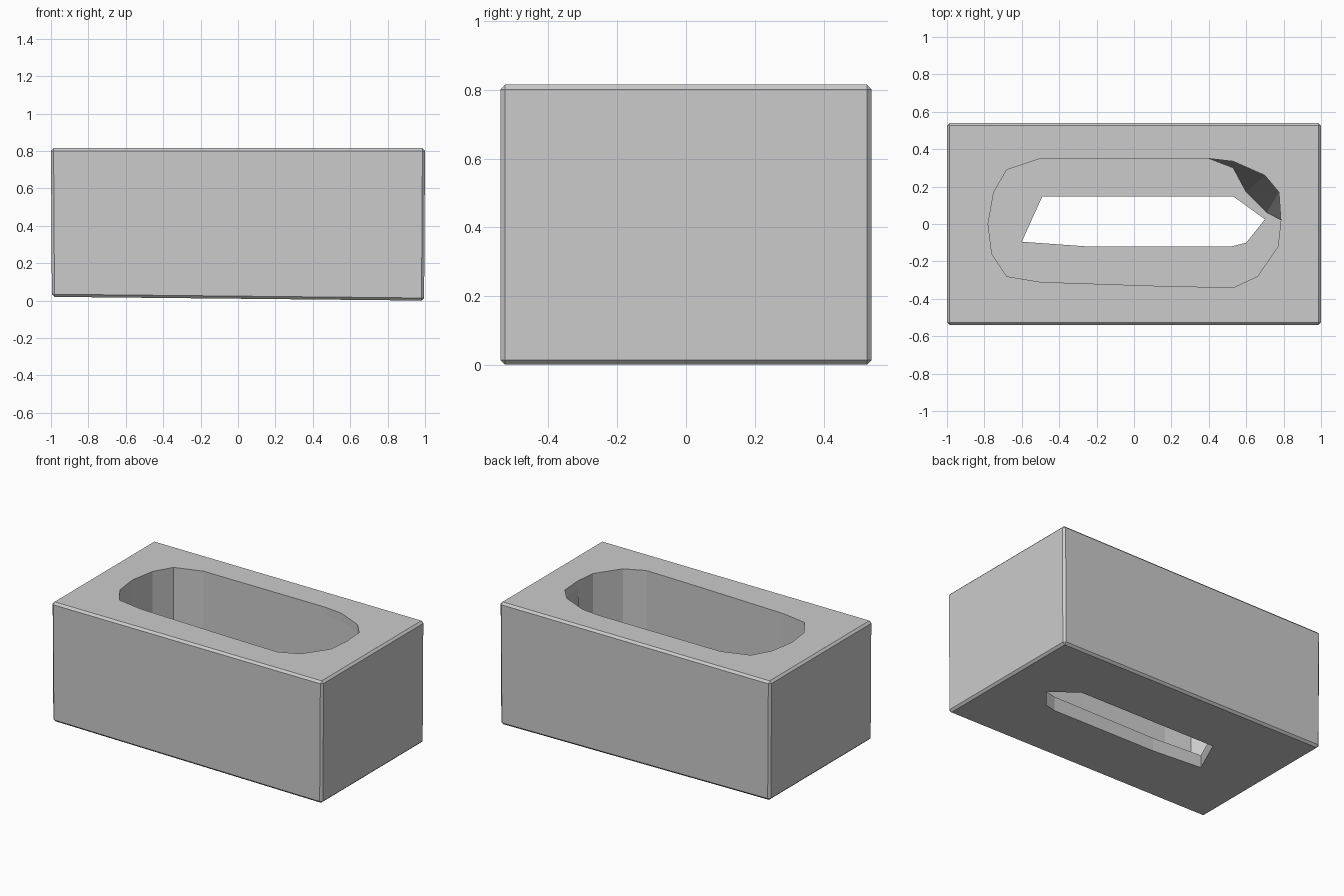
import bpy, bmesh

if "Cube" in bpy.data.objects:
    bpy.data.objects.remove(bpy.data.objects["Cube"])


def make_object(name, bm):
    bmesh.ops.recalc_face_normals(bm, faces=bm.faces)
    mesh = bpy.data.meshes.new(name)
    bm.to_mesh(mesh)
    bm.free()
    obj = bpy.data.objects.new(name, mesh)
    bpy.context.collection.objects.link(obj)
    return obj


def loft(name, rings):
    """Closed solid from (outline, z) rings with equal point counts."""
    bm = bmesh.new()
    loops = [[bm.verts.new((x, y, z)) for x, y in pts] for pts, z in rings]
    n = len(loops[0])
    for low, high in zip(loops, loops[1:]):
        for i in range(n):
            j = (i + 1) % n
            bm.faces.new((low[i], low[j], high[j], high[i]))
    bm.faces.new(loops[0][::-1])
    bm.faces.new(loops[-1])
    return make_object(name, bm)


def cut(target, cutter):
    mod = target.modifiers.new(cutter.name, 'BOOLEAN')
    mod.operation = 'DIFFERENCE'
    mod.solver = 'EXACT'
    mod.object = cutter
    cutter.hide_render = True
    cutter.hide_set(True)


# Outer block with softened edges and a slightly raised left underside
bm = bmesh.new()
bmesh.ops.create_cube(bm, size=1)
for v in bm.verts:
    top, left = v.co.z > 0, v.co.x < 0
    v.co.x *= 1.99 if not top else 2.0
    v.co.y *= 1.08
    v.co.z = 0.815 if top else (0.02 if left else 0.0)
bmesh.ops.bevel(bm, geom=bm.edges[:], offset=0.014, segments=1, affect='EDGES')
tub = make_object("tub_block", bm)

# Basin with a rounded, faceted rim
rim = [(-.5, .35), (.4, .35), (.53, .335), (.7, .26), (.775, .17), (.785, .02),
       (.77, -.12), (.66, -.28), (.53, -.34), (.1, -.33), (-.5, -.31),
       (-.68, -.28), (-.76, -.16), (-.78, 0), (-.75, .17), (-.68, .29)]
# One back corner leans inward toward the floor
floor = rim[:]
floor[2], floor[3], floor[4] = (.53, .3), (.6, .17), (.71, .06)
cut(tub, loft("basin_cutter", [(floor, .1), (rim, .76), (rim, .9)]))

# Long slot through the floor
slot = [(-.6, -.095), (-.25, -.12), (.52, -.12), (.6, -.1),
        (.7, .025), (.53, .148), (-.49, .148)]
cut(tub, loft("slot_cutter", [(slot, -.1), (slot, .3)]))
